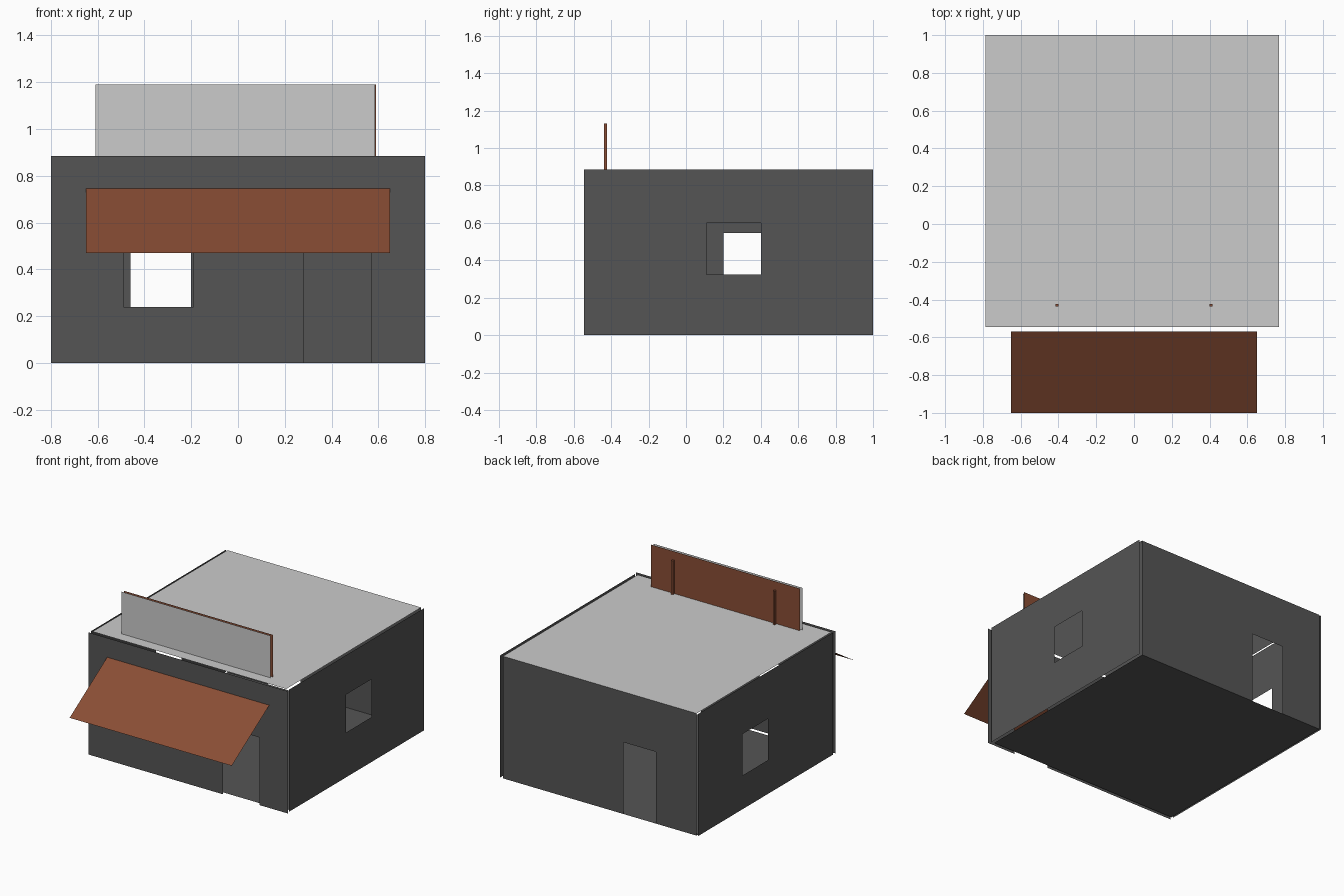
import bpy
import bmesh

if "Cube" in bpy.data.objects:
    bpy.data.objects.remove(bpy.data.objects["Cube"])

H = 0.885                    # wall height
X0, X1 = -0.785, 0.768       # roof / floor extent in x
Y0, Y1 = -0.545, 1.0         # roof / floor extent in y


def material(name, rgb):
    m = bpy.data.materials.new(name)
    m.diffuse_color = (*rgb, 1)
    m.use_nodes = True
    m.node_tree.nodes["Principled BSDF"].inputs["Base Color"].default_value = m.diffuse_color
    return m


brown = material("brown_board", (0.25, 0.075, 0.035))
dark = material("dark_wall", (0.09, 0.09, 0.09))


def finish(bm, name, mat):
    mesh = bpy.data.meshes.new(name)
    bm.to_mesh(mesh)
    bm.free()
    obj = bpy.data.objects.new(name, mesh)
    bpy.context.collection.objects.link(obj)
    if mat:
        mesh.materials.append(mat)
    return obj


def sheet(name, corners, mat=None):
    bm = bmesh.new()
    bm.faces.new([bm.verts.new(c) for c in corners])
    return finish(bm, name, mat)


def wall(name, a, b, place, holes, flip=False):
    """Thin wall from a to b; holes are (start, end, bottom, top)."""
    us = sorted({a, b, *[u for h in holes for u in h[:2]]})
    zs = sorted({0.0, H, *[z for h in holes for z in h[2:]]})
    bm = bmesh.new()
    for u0, u1 in zip(us, us[1:]):
        for z0, z1 in zip(zs, zs[1:]):
            u, z = (u0 + u1) / 2, (z0 + z1) / 2
            if any(h[0] < u < h[1] and h[2] < z < h[3] for h in holes):
                continue
            quad = [(u0, z0), (u1, z0), (u1, z1), (u0, z1)]
            if flip:
                quad.reverse()
            bm.faces.new([bm.verts.new(place(*p)) for p in quad])
    bmesh.ops.remove_doubles(bm, verts=bm.verts, dist=1e-5)
    bmesh.ops.dissolve_limit(bm, angle_limit=0.01, verts=bm.verts, edges=bm.edges)
    return finish(bm, name, dark)


# Walls with window and door openings
wall("front_wall", -0.8, 0.8, lambda u, z: (u, -0.57, z),
     [(-0.49, -0.19, 0.24, 0.52), (0.28, 0.57, 0.0, 0.49)])
wall("back_wall", X0, X1, lambda u, z: (u, Y1, z),
     [(-0.46, -0.2, 0.0, 0.52)], flip=True)
wall("right_wall", Y0, Y1, lambda u, z: (0.79, u, z),
     [(0.11, 0.40, 0.325, 0.60)])
wall("left_wall", Y0, Y1, lambda u, z: (-0.797, u, z),
     [(0.20, 0.49, 0.245, 0.545)], flip=True)

# Roof and floor
base = [(X0, Y0), (X1, Y0), (X1, Y1), (X0, Y1)]
sheet("roof", [(x, y, H) for x, y in base])
sheet("floor", [(x, y, 0) for x, y in reversed(base)], dark)

# Sloping awning
sheet("awning", [(-0.65, -1.0, 0.47), (0.65, -1.0, 0.47),
                 (0.65, -0.57, 0.745), (-0.65, -0.57, 0.745)], brown)

# Roof sign: pale front panel, brown back board
sheet("sign_front", [(-0.61, -0.463, H), (0.585, -0.463, H),
                     (0.585, -0.463, 1.19), (-0.61, -0.463, 1.19)])
sheet("sign_back", [(0.59, -0.443, H), (-0.605, -0.443, H),
                    (-0.605, -0.443, 1.19), (0.59, -0.443, 1.19)], brown)

# Posts holding the sign
for side, label in ((-1, "left"), (1, "right")):
    bm = bmesh.new()
    bmesh.ops.create_cube(bm, size=1)
    bmesh.ops.scale(bm, vec=(0.015, 0.015, 1.13 - H), verts=bm.verts)
    bmesh.ops.translate(bm, vec=(0.408 * side, -0.43, (1.13 + H) / 2), verts=bm.verts)
    finish(bm, label + "_sign_post", brown)
